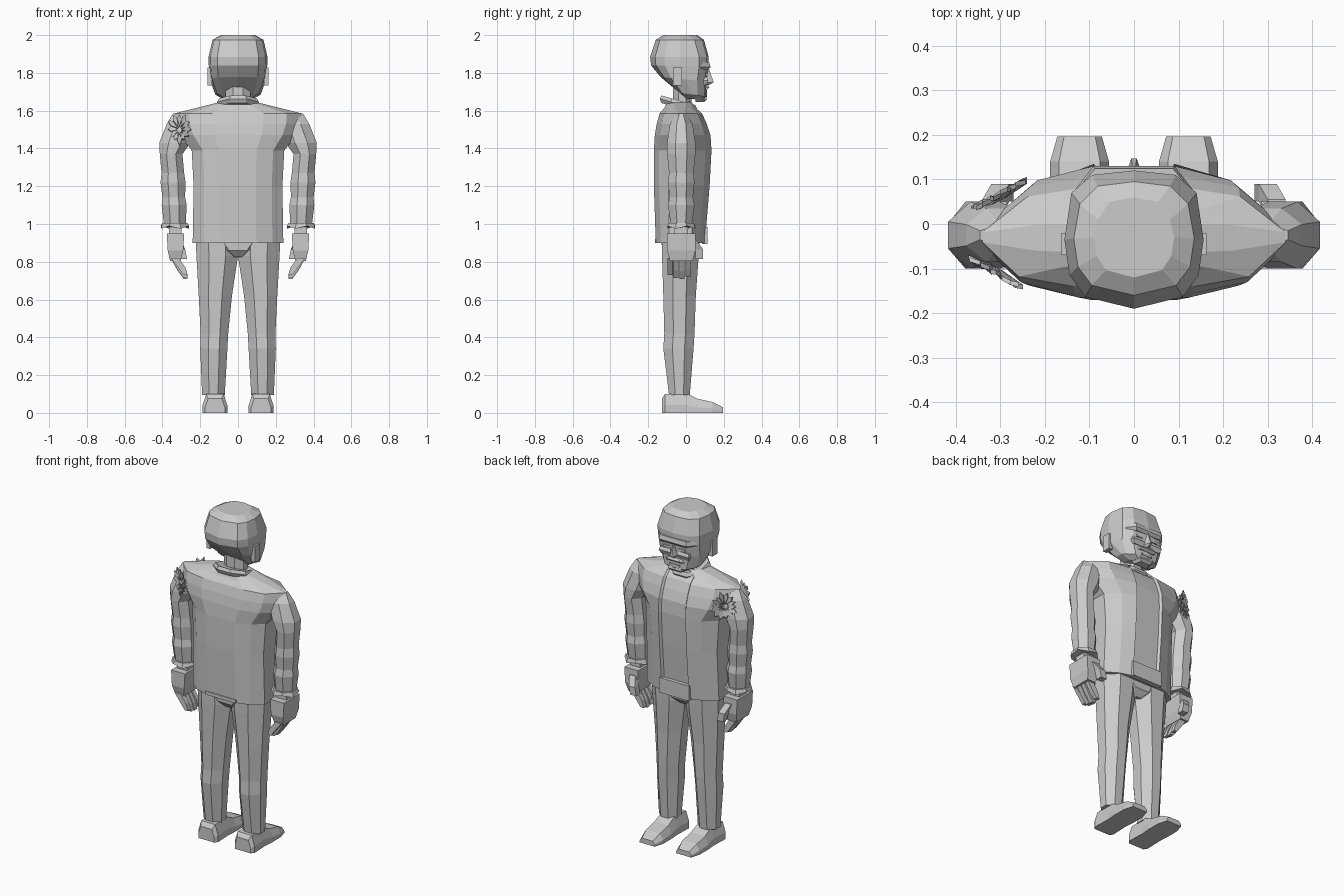
import bpy, bmesh, math, random
from mathutils import Vector

if "Cube" in bpy.data.objects:
    bpy.data.objects.remove(bpy.data.objects["Cube"])
random.seed(4)

shade = (.6, .6, .6, 1)
grey = bpy.data.materials.new("plain grey")
grey.use_nodes = True
grey.diffuse_color = shade
grey.node_tree.nodes["Principled BSDF"].inputs["Base Color"].default_value = shade


def finish(name, bm):
    """Turn a bmesh into a flat shaded grey object."""
    bmesh.ops.recalc_face_normals(bm, faces=bm.faces)
    mesh = bpy.data.meshes.new(name)
    bm.to_mesh(mesh)
    bm.free()
    mesh.materials.append(grey)
    part = bpy.data.objects.new(name, mesh)
    bpy.context.collection.objects.link(part)


def skin(bm, rings):
    """Join a stack of equal rings with quads and cap both ends."""
    rows = [[bm.verts.new(point) for point in ring] for ring in rings]
    for low, high in zip(rows, rows[1:]):
        for i in range(len(low)):
            bm.faces.new((low[i - 1], low[i], high[i], high[i - 1]))
    bm.faces.new(rows[0])
    bm.faces.new(rows[-1])


def loft(name, rings, side=1):
    """Build a skinned part; side -1 mirrors it in x."""
    bm = bmesh.new()
    skin(bm, [[(x * side, y, z) for x, y, z in ring] for ring in rings])
    finish(name, bm)


def octagon(z, x, y, half_x, half_y, cut=.4, slope=0):
    """Chamfered rectangle whose height may slope along y."""
    corners = [(1, -cut), (1, cut), (cut, 1), (-cut, 1), (-1, cut), (-1, -cut), (-cut, -1), (cut, -1)]
    return [(x + u * half_x, y + v * half_y, z + slope * v * half_y) for u, v in corners]


def rectangle(z, x, y, half_x, half_y):
    return [(x + u * half_x, y + v * half_y, z) for u, v in ((-1, -1), (1, -1), (1, 1), (-1, 1))]


def block(name, centre, size, side=1):
    x, y, z = centre
    half_x, half_y, half_z = (length / 2 for length in size)
    loft(name, [rectangle(level, x, y, half_x, half_y) for level in (z - half_z, z + half_z)], side)


def symmetric(half, z, slope=0):
    """Complete a ring whose +x half starts and ends on the middle line."""
    ring = half + [(-x, y) for x, y in half[-2:0:-1]]
    return [(x, y, z + slope * y) for x, y in ring]


def jacket_ring(z, width, back, front, flank):
    """Rounded section with flat flanks and a recessed strip down the open front."""
    middle = -.03
    front_depth, back_depth = front - middle, back - middle
    edge = min(.09, width * .45)
    inset = front - .014
    return symmetric([
        (0, inset), (edge - .01, inset), (edge, front),
        (width * .7, middle + front_depth * .8),
        (width, middle + front_depth * flank), (width, middle + back_depth * flank),
        (width * .76, middle + back_depth * .8), (width * .4, back), (0, back)], z)


def head_ring(z, width, back, front, slope=0):
    """Broad face, straight temples and a back that comes to a blunt point."""
    return symmetric([
        (0, front), (width * .6, front - .01), (width * .9, front - .05),
        (width, (front + back) / 2), (width * .93, back * .6),
        (width * .7, back * .86), (0, back)], z, slope)


def face_ridge(name, sections, root=.08, narrowing=.7):
    """Wedge standing out of the face: height, half width and reach of each section."""
    loft(name, [[(-width, root, z), (width, root, z), (width * narrowing, reach, z),
                 (-width * narrowing, reach, z)] for z, width, reach in sections])


# Jacket, from hem to neckline
loft("jacket", [jacket_ring(*row) for row in (
    (.9, .24, -.16, .1, .45), (1.2, .235, -.17, .125, .45), (1.39, .245, -.17, .135, .4),
    (1.47, .31, -.165, .13, .3), (1.53, .335, -.155, .11, .2), (1.585, .34, -.14, .085, .1),
    (1.615, .22, -.115, .05, .35), (1.645, .1, -.1, .03, .5))])
block("waist_panel", centre=(0, .1, .94), size=(.2, .03, .09))
block("back_hem_fold", centre=(0, -.15, .91), size=(.2, .03, .02))

# Collar and neck
loft("collar", [octagon(z, 0, -.04, width, width * .9, slope=-.28)
                for z, width in ((1.615, .1), (1.635, .11), (1.655, .1), (1.65, .08))])
loft("neck", [octagon(z, 0, -.02, .066, .05) for z in (1.6, 1.75)])

# Head, from narrow jaw to flat crown
loft("head", [head_ring(*row) for row in (
    (1.665, .075, 0, .1, -.1), (1.69, .12, -.035, .11, -.15),
    (1.765, .15, -.135, .11, -.1), (1.84, .155, -.185, .12),
    (1.885, .156, -.19, .12), (1.975, .135, -.16, .095), (2, .09, -.12, .06))])

# Face
face_ridge("brow", ((1.815, .115, .116), (1.83, .13, .13), (1.855, .125, .124)))
face_ridge("nose", ((1.735, .02, .12), (1.75, .03, .147), (1.82, .012, .122)), narrowing=.2)
face_ridge("moustache", ((1.71, .075, .11), (1.722, .07, .124), (1.737, .035, .115)))
face_ridge("chin", ((1.645, .045, .095), (1.66, .06, .11), (1.678, .055, .105)), root=.05)
block("lower_lip", centre=(0, .1, 1.688), size=(.07, .024, .012))

for side, label in ((1, "left"), (-1, "right")):
    block(label + "_eye", centre=(.05, .107, 1.79), size=(.045, .014, .014), side=side)
    block(label + "_ear", centre=(.15, -.045, 1.78), size=(.025, .05, .095), side=side)
    loft(label + "_cheek", [rectangle(z, .06, .09, width, depth) for z, width, depth in
                            ((1.735, .03, .017), (1.76, .04, .028), (1.778, .035, .02))], side)

    # Sleeve, pinched where the cloth creases
    loft(label + "_sleeve", [octagon(z, x, -.025, width, depth) for z, x, width, depth in (
        (.99, .334, .057, .055), (1.1, .338, .066, .07), (1.14, .34, .06, .062),
        (1.22, .344, .066, .07), (1.27, .345, .06, .065), (1.37, .354, .06, .075),
        (1.43, .334, .083, .075), (1.53, .3, .077, .06), (1.584, .27, .075, .025))], side)

    # Cuff with a ragged lower edge
    cuff = [octagon(z, .334, -.025, width, width)
            for z, width in ((1.005, .067), (.975, .074), (.985, .045))]
    cuff[1] = [(x, y, z + .015 * (i % 2)) for i, (x, y, z) in enumerate(cuff[1])]
    loft(label + "_cuff", cuff, side)

    # Hand with four curled fingers and a thumb
    block(label + "_wrist", centre=(.332, -.025, .97), size=(.065, .07, .06), side=side)
    loft(label + "_hand", [rectangle(z, x, -.025, width, depth) for z, x, width, depth in (
        (.805, .332, .028, .06), (.86, .331, .041, .075), (.95, .331, .046, .075))], side)
    for i, curl in enumerate((.02, .005, 0, .01)):
        y = -.085 + i * .032
        loft(f"{label}_finger_{i + 1}", [rectangle(z, x, y, width, .013) for z, x, width in (
            (.71 + curl, .277, .011), (.75 + curl, .298, .02), (.82, .336, .021))], side)
    loft(label + "_thumb", [rectangle(z, x, y, .02, .02) for z, x, y in (
        (.815, .29, .07), (.865, .3, .07), (.915, .32, .035))], side)

    # Trouser leg from ankle to hip
    loft(label + "_leg", [octagon(z, x, y, width, depth) for z, x, y, width, depth in (
        (.095, .13, -.035, .06, .055), (.34, .128, -.04, .072, .08),
        (.42, .125, -.035, .073, .08), (.62, .12, -.034, .088, .086),
        (.83, .11, -.03, .11, .097), (.92, .112, -.028, .112, .1))], side)

    # Shoe, lofted from heel to toe
    middle = .122
    loft(label + "_shoe", [
        [(middle + u * width, y, v * height)
         for u, v in ((-1, 0), (1, 0), (1, .4), (.7, 1), (-.7, 1), (-1, .4))]
        for y, width, height in ((-.128, .052, .075), (-.11, .066, .1), (0, .062, .105),
                                 (.06, .067, .075), (.14, .066, .058), (.196, .05, .03))], side)

# Trouser seat joining the legs
loft("trouser_seat", [octagon(z, 0, -.03, width, depth) for z, width, depth in (
    (.825, .04, .065), (.86, .12, .097), (.92, .22, .1))])


def torn_fan(name, centre, across, lift, count):
    """Ragged strips of cloth fanning out round a tear."""
    bm = bmesh.new()
    centre, across, lift, up = Vector(centre), Vector(across), Vector(lift), Vector((0, 0, 1))
    for i in range(count):
        angle = math.tau * i / count
        along = across * math.cos(angle) + up * math.sin(angle)
        aside = (up * math.cos(angle) - across * math.sin(angle)) * .015
        reach = along * random.uniform(.065, .088)
        strip = [centre + along * .015, centre + reach * .7 + aside + lift,
                 centre + reach + lift * random.uniform(.4, 1),
                 centre + reach * .7 - aside + lift / 2]
        skin(bm, [[point - lift * .7 for point in strip], strip])
    finish(name, bm)


# Torn cloth on the right shoulder
torn_fan("torn_cloth_front", centre=(-.3, .062, 1.5), across=(.85, .45, 0), lift=(0, .014, .006), count=14)
torn_fan("torn_cloth_back", centre=(-.31, -.105, 1.5), across=(.8, -.45, 0), lift=(0, -.014, .006), count=12)
